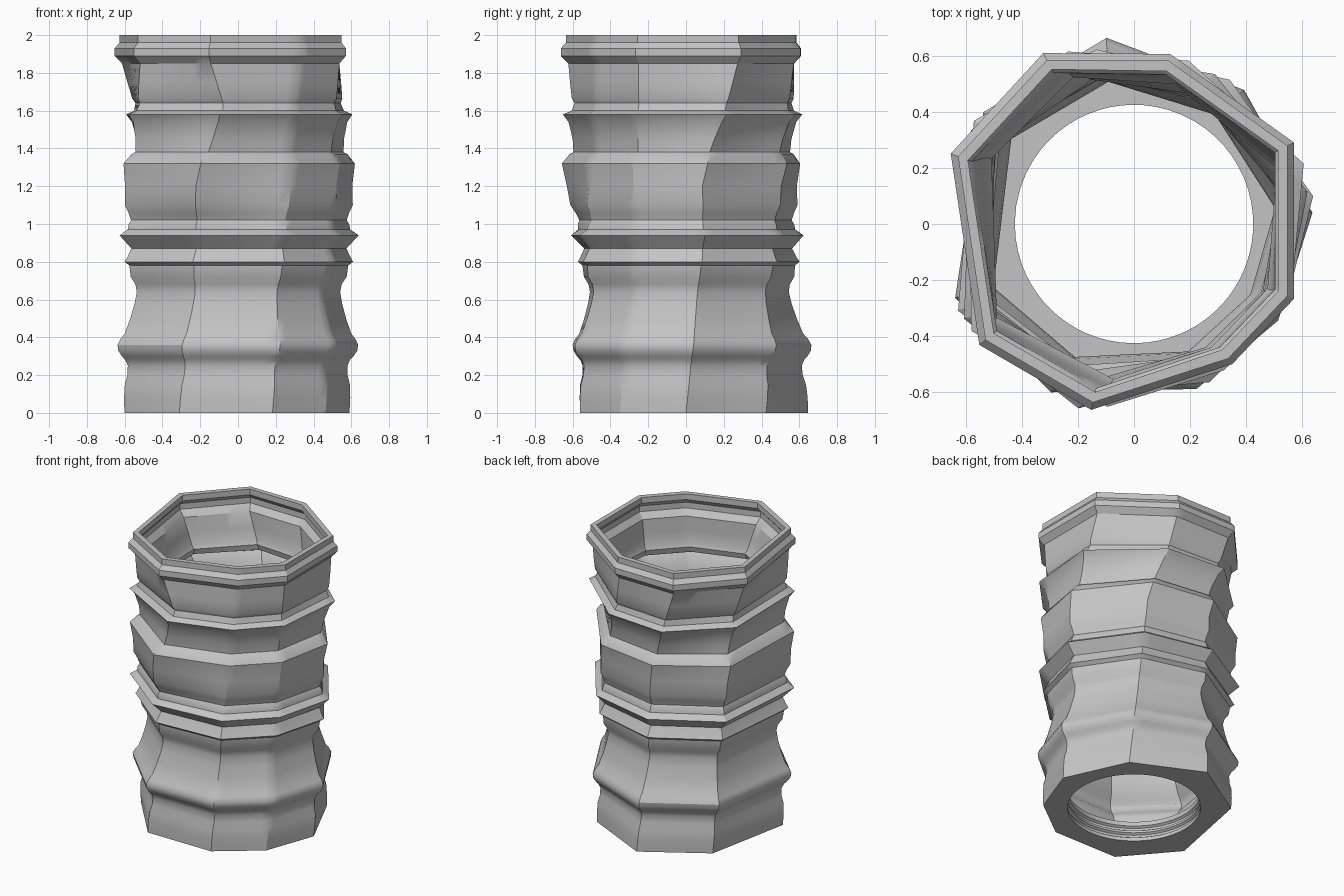
import bpy, bmesh, math
from mathutils import Vector

cube = bpy.data.objects.get("Cube")
if cube:
    bpy.data.objects.remove(cube)

clay = bpy.data.materials.new("mid grey")
clay.use_nodes = True
GREY = (0.55, 0.55, 0.55, 1)
clay.diffuse_color = GREY
clay.node_tree.nodes["Principled BSDF"].inputs["Base Color"].default_value = GREY

# Uneven eight-sided plans, turning as they rise: corner angle in degrees, radius
FOOT = [(-119, .64), (-72, .59), (-37, .58), (0, .59),
        (47, .58), (96, .65), (141, .62), (200, .64)]
LOWER = [(-112, .64), (-65, .62), (-29, .61), (9, .64),
         (56, .61), (102, .63), (147, .67), (206, .69)]
UPPER = [(-109, .71), (-61, .61), (-28, .62), (8, .64),
         (59, .62), (103, .63), (149, .69), (208, .71)]
NECK = [(-97, .66), (-58, .62), (-26, .63), (21, .65),
        (73, .62), (112, .67), (155, .66), (214, .7)]
RIM = [(-103, .68), (-55, .61), (-25, .63), (27, .64),
       (78, .62), (118, .69), (159, .7), (218, .7)]
PLANS = [(0, FOOT), (.9, LOWER), (1.25, UPPER), (1.62, NECK), (1.85, RIM), (2, RIM)]
# Outer silhouette: height, scale of the plan
PROFILE = [(0, 1), (.08, 1), (.15, .99), (.2, .965), (.25, .96), (.28, .98),
           (.3, 1.01), (.33, 1.04), (.36, 1.045), (.39, 1.02), (.42, .98),
           (.5, .93), (.58, .89), (.64, .87), (.68, .88), (.72, .92), (.78, .93),
           (.8, .97), (.82, .95), (.87, .91), (.94, 1.01), (.97, .94),
           (1, .93), (1.02, .91), (1.06, .93), (1.1, .96), (1.2, .955),
           (1.32, .98), (1.37, .92), (1.38, .89), (1.45, .9), (1.54, .94),
           (1.58, .99), (1.6, .92), (1.64, .9), (1.665, .92), (1.75, .93),
           (1.85, .94), (1.89, 1), (1.93, 1), (1.96, .96), (2, .96)]
WALL = .038
FLOOR = .14
HOLE = .425
STEPS = 8  # points along each side


def corner(z, a, b, t, scale, inset):
    """One corner, blended between two plans."""
    angle = math.radians(a[0] + (b[0] - a[0]) * t)
    radius = (a[1] + (b[1] - a[1]) * t) * scale - inset
    return Vector((radius * math.cos(angle), radius * math.sin(angle), z))


def plan(z, scale, inset=0):
    """Points round the turned plan at a height."""
    for (z0, low), (z1, high) in zip(PLANS, PLANS[1:]):
        if z <= z1:
            t = (z - z0) / (z1 - z0)
            break
    corners = [corner(z, a, b, t, scale, inset) for a, b in zip(low, high)]
    return [a.lerp(b, i / STEPS)
            for a, b in zip(corners, corners[1:] + corners[:1]) for i in range(STEPS)]


def circle(z, radius):
    """Points round the hole, lined up with the plan at the foot."""
    ring = []
    for p in plan(0, 1):
        d = p.normalized() * radius
        ring.append(Vector((d.x, d.y, z)))
    return ring


def skin(name, rings):
    """Closed surface through a loop of rings."""
    bm = bmesh.new()
    loops = [[bm.verts.new(p) for p in ring] for ring in rings]
    for a, b in zip(loops, loops[1:] + loops[:1]):
        for i in range(len(a)):
            j = (i + 1) % len(a)
            bm.faces.new((a[i], a[j], b[j], b[i]))
    bmesh.ops.recalc_face_normals(bm, faces=bm.faces)
    mesh = bpy.data.meshes.new(name)
    bm.to_mesh(mesh)
    bm.free()
    mesh.materials.append(clay)
    obj = bpy.data.objects.new(name, mesh)
    bpy.context.collection.objects.link(obj)
    bpy.ops.object.select_all(action='DESELECT')
    obj.select_set(True)
    bpy.context.view_layer.objects.active = obj
    bpy.ops.object.shade_smooth_by_angle(angle=math.radians(32))


# Outer wall up, inner wall down to the floor, then the grooved round hole
outer = [plan(z, s) for z, s in PROFILE]
inner = [plan(z, s, WALL) for z, s in reversed(PROFILE) if z > FLOOR + .05]
inner.append(plan(FLOOR, 1, WALL))
hole = [circle(FLOOR, HOLE)]
for z in (.1, .05):
    hole += [circle(z + .01, HOLE), circle(z, HOLE + .015),
             circle(z - .015, HOLE + .015), circle(z - .025, HOLE)]
hole.append(circle(0, HOLE))
skin("ringed_vessel", outer + inner + hole)
